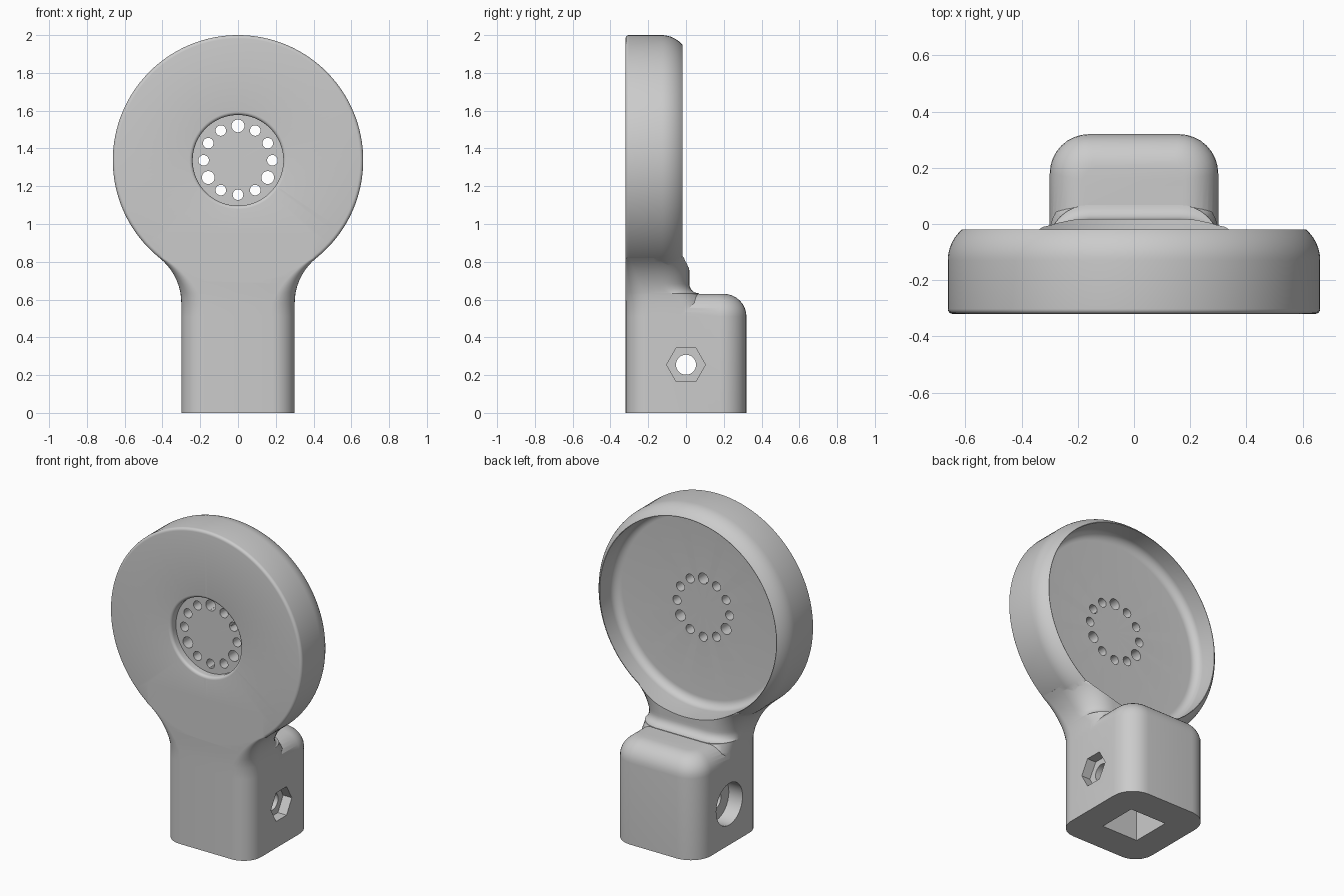
import bpy, bmesh
from math import sin, cos, pi, radians, asin
from mathutils import Matrix, Vector

cube = bpy.data.objects.get("Cube")
if cube:
    bpy.data.objects.remove(cube, do_unlink=True)

grey = bpy.data.materials.new("plain_grey")
grey.use_nodes = True
COLOUR = (0.6, 0.6, 0.6, 1)
grey.diffuse_color = COLOUR
grey.node_tree.nodes["Principled BSDF"].inputs["Base Color"].default_value = COLOUR

DISC_Z, DISC_R, FRONT, BACK = 1.337, 0.663, -0.32, 0.32


def finish(name, bm):
    bmesh.ops.recalc_face_normals(bm, faces=bm.faces)
    mesh = bpy.data.meshes.new(name)
    bm.to_mesh(mesh)
    bm.free()
    mesh.materials.append(grey)
    obj = bpy.data.objects.new(name, mesh)
    bpy.context.collection.objects.link(obj)
    return obj


def arc(cx, cy, r, a0, a1, n=8):
    steps = [radians(a0 + (a1 - a0) * i / n) for i in range(n + 1)]
    return [(cx + r * cos(a), cy + r * sin(a)) for a in steps]


def skin(bm, rings):
    """Join closed rings of equal length and cap both ends."""
    rings = [[bm.verts.new(p) for p in ring] for ring in rings]
    for a, b in zip(rings, rings[1:]):
        for i in range(len(a)):
            j = (i + 1) % len(a)
            bm.faces.new((a[i], a[j], b[j], b[i]))
    bm.faces.new(rings[0])
    bm.faces.new(rings[-1])


def revolve(name, profile, n=128):
    """Turn (radius, y) points about the disc axis."""
    bm = bmesh.new()
    skin(bm, [[(r * cos(2 * pi * i / n), y, DISC_Z + r * sin(2 * pi * i / n))
               for i in range(n)] for r, y in profile])
    return finish(name, bm)


def section(z, half, back, rf, rb, front=FRONT):
    """Rounded rectangle with separate front and back corner radii."""
    pts = arc(half - rb, back - rb, rb, 0, 90) + arc(rb - half, back - rb, rb, 90, 180)
    pts += arc(rf - half, front + rf, rf, 180, 270) + arc(half - rf, front + rf, rf, 270, 360)
    return [(x, y, z) for x, y in pts]


def cylinder(bm, r, depth, matrix, n=48):
    bmesh.ops.create_cone(bm, cap_ends=True, segments=n, radius1=r, radius2=r,
                          depth=depth, matrix=matrix)


def combine(target, other, operation):
    mod = target.modifiers.new(other.name, 'BOOLEAN')
    mod.operation, mod.object, mod.solver = operation, other, 'EXACT'
    bpy.context.view_layer.objects.active = target
    bpy.ops.object.modifier_apply(modifier=mod.name)
    bpy.data.objects.remove(other, do_unlink=True)


# Socket block with rounded upright corners and a rounded top
bm = bmesh.new()
rows = [section(0, 0.3, BACK, 0.12, 0.14)]
for s, h in arc(0, 0, 0.12, 0, 90):
    d = 0.12 - s
    rows.append(section(0.51 + h, 0.3 - d, BACK - d, 0.14 - d * 0.8, 0.14 - d * 0.8,
                        FRONT + d))
rows[1] = section(0.51, 0.3, BACK, 0.12, 0.14)
skin(bm, rows)
body = finish("disc_bracket", bm)

# Neck flaring tangentially into the disc
bm = bmesh.new()
rows = [section(0.51, 0.3, 0.1, 0.12, 0.13), section(0.58, 0.3, 0.1, 0.12, 0.13)]
R, Z0 = 0.308, 0.58
heights = [0.625] + [0.633 + 0.05 * (1 - cos(radians(15 * i))) for i in range(7)]
heights += [0.70 + 0.02 * i for i in range(7)]
for z in heights:
    half = 0.3 + R - R * cos(asin((z - Z0) / R))
    k = (z - Z0) / 0.24
    u = max(0, min(1, (0.683 - z) / 0.05))
    back = 0.018 + 0.05 * (1 - (1 - u * u) ** 0.5)
    rows.append(section(z, half, back, 0.12 - 0.1 * k, 0.13 + 0.06 * k))
rows.append(section(0.95, 0.415, 0.018, 0.02, 0.19))
skin(bm, rows)
combine(body, finish("neck", bm), 'UNION')

# Round disc with a soft back edge
profile = [(0.01, FRONT)] + arc(DISC_R - 0.018, FRONT + 0.018, 0.018, -90, 0, 5)
profile += arc(DISC_R - 0.146, -0.13, 0.146, 0, 49, 10) + [(0.01, -0.02)]
combine(body, revolve("disc", profile), 'UNION')

# Dished back and shallow front recess
dish = [(0.01, -0.17)] + arc(0.56, -0.12, 0.05, -90, 0) + [(0.61, 0.2), (0.01, 0.2)]
combine(body, revolve("dish_cutter", dish), 'DIFFERENCE')
recess = [(0.01, -0.27), (0.24, -0.27)] + arc(0.258, -0.302, 0.018, 180, 270, 5)
recess += [(0.258, -0.36), (0.01, -0.36)]
combine(body, revolve("recess_cutter", recess, 96), 'DIFFERENCE')

# Ring of twelve holes, every fourth one larger
bm = bmesh.new()
for i in range(12):
    a = radians(90 + 30 * i)
    place = Matrix.Translation((0.182 * cos(a), -0.22, DISC_Z + 0.182 * sin(a)))
    cylinder(bm, 0.034 if i % 4 == 0 else 0.028, 0.3, place @ Matrix.Rotation(pi / 2, 4, 'X'), 24)
combine(body, finish("hole_cutter", bm), 'DIFFERENCE')

# Square socket in the base
bm = bmesh.new()
bmesh.ops.create_cube(bm, size=1, matrix=Matrix.Translation((0, 0, 0.2))
                      @ Matrix.Diagonal((0.25, 0.25, 0.6, 1)))
combine(body, finish("socket_cutter", bm), 'DIFFERENCE')

# Cross bolt: through bore, hexagonal nut pocket and round head pocket
for name, x, r, depth, n in (("bore_cutter", 0, 0.053, 0.8, 40),
                             ("nut_cutter", 0.3, 0.103, 0.12, 6),
                             ("head_cutter", -0.3, 0.13, 0.19, 48)):
    bm = bmesh.new()
    cylinder(bm, r, depth, Matrix.Translation((x, 0, 0.255)) @ Matrix.Rotation(pi / 2, 4, 'Y'), n)
    combine(body, finish(name, bm), 'DIFFERENCE')

# Smooth shading with crisp edges
bpy.ops.object.select_all(action='DESELECT')
body.select_set(True)
bpy.context.view_layer.objects.active = body
bpy.ops.object.shade_smooth_by_angle(angle=radians(30))
